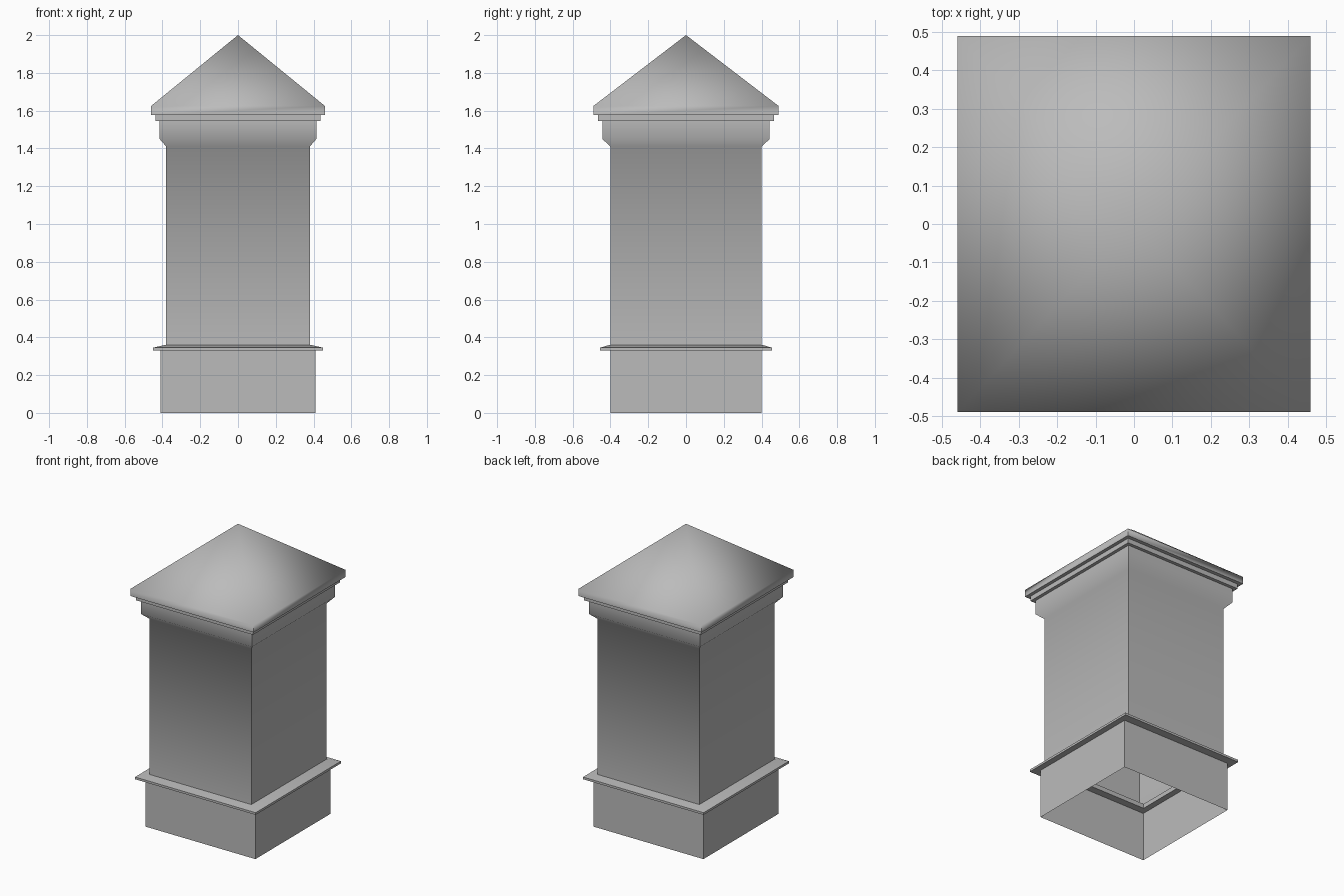
import bpy, bmesh, math

if "Cube" in bpy.data.objects:
    bpy.data.objects.remove(bpy.data.objects["Cube"], do_unlink=True)

grey = bpy.data.materials.new("plain grey")
grey.use_nodes = True
grey.diffuse_color = (0.5, 0.5, 0.5, 1)
grey.node_tree.nodes["Principled BSDF"].inputs["Base Color"].default_value = (0.5, 0.5, 0.5, 1)


def rect_loft(name, rings, close_loop=False, apex=None):
    """Skin a stack of rectangles given as (half width, half depth, height)."""
    bm = bmesh.new()
    loops = [[bm.verts.new((sx * w, sy * d, z))
              for sx, sy in ((-1, -1), (1, -1), (1, 1), (-1, 1))]
             for w, d, z in rings]
    pairs = list(zip(loops, loops[1:]))
    if close_loop:
        pairs.append((loops[-1], loops[0]))
    for low, high in pairs:
        for i in range(4):
            j = (i + 1) % 4
            bm.faces.new((low[i], low[j], high[j], high[i]))
    if apex:
        tip = bm.verts.new((0, 0, apex))
        for i in range(4):
            bm.faces.new((loops[-1][i], loops[-1][(i + 1) % 4], tip))
    mesh = bpy.data.meshes.new(name)
    bm.to_mesh(mesh)
    bm.free()
    mesh.materials.append(grey)
    obj = bpy.data.objects.new(name, mesh)
    bpy.context.collection.objects.link(obj)
    bpy.ops.object.select_all(action="DESELECT")
    obj.select_set(True)
    bpy.context.view_layer.objects.active = obj
    bpy.ops.object.shade_smooth_by_angle(angle=math.radians(55))
    return obj


# Hollow plinth, open underneath
rect_loft("base", [(0.41, 0.40, 0), (0.41, 0.40, 0.33)])

# Sloped ledge ring with an opening through the middle
rect_loft("base_ledge", [(0.37, 0.35, 0.33), (0.45, 0.455, 0.33), (0.45, 0.455, 0.345),
                         (0.385, 0.405, 0.36), (0.37, 0.35, 0.36)], close_loop=True)

# Shaft flaring out into the neck moulding
rect_loft("shaft", [(0.38, 0.40, 0.355), (0.38, 0.40, 1.41),
                    (0.415, 0.443, 1.45), (0.415, 0.443, 1.545)])

# Stepped cornice
rect_loft("cornice", [(0.37, 0.39, 1.545), (0.437, 0.465, 1.545), (0.437, 0.465, 1.577)])

# Pyramid cap with a short vertical rim
rect_loft("roof", [(0.37, 0.39, 1.577), (0.46, 0.49, 1.577), (0.46, 0.49, 1.625)], apex=2)
